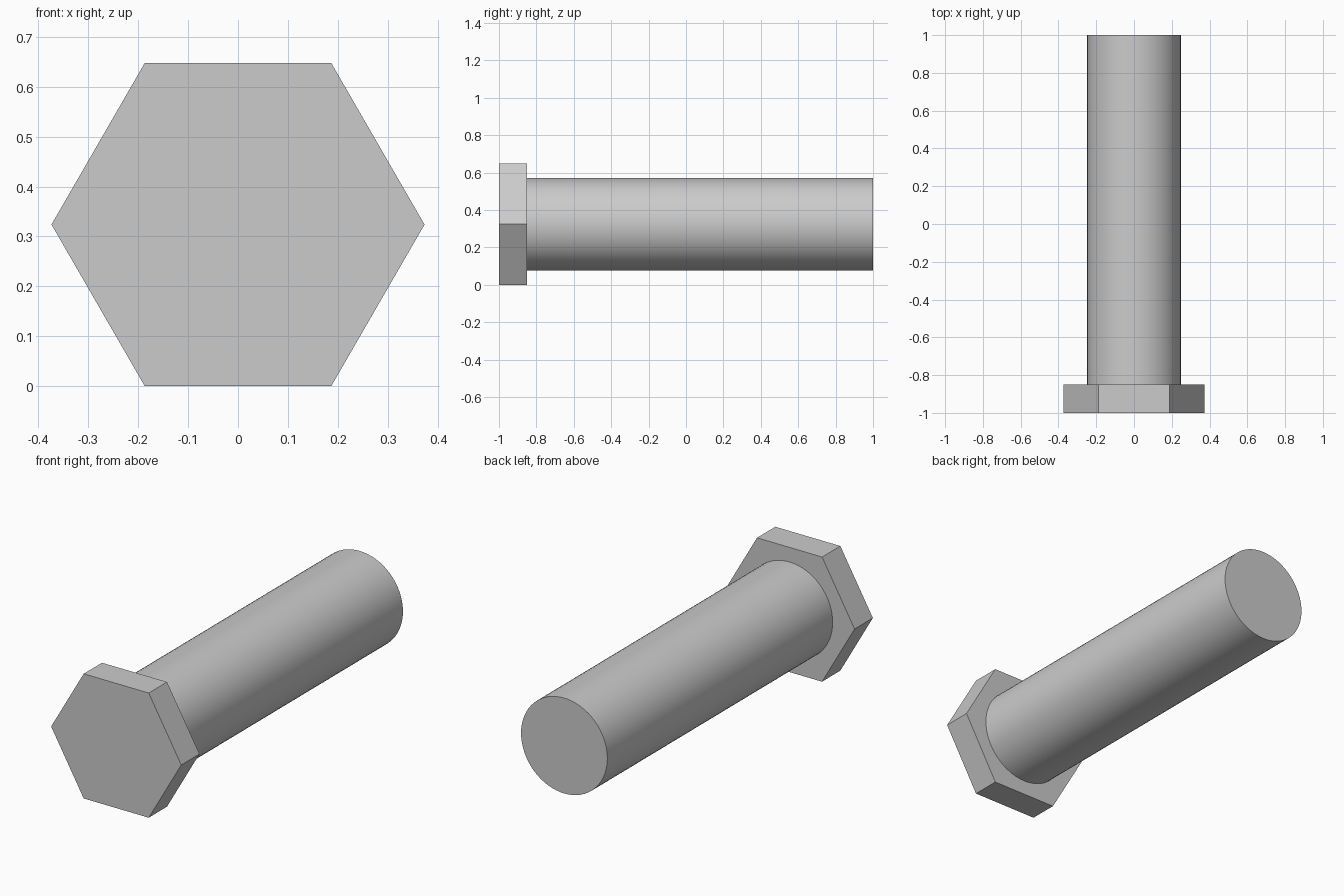
import bpy
from math import radians, sqrt, sin, cos, tau
import bmesh

if "Cube" in bpy.data.objects:
    bpy.data.objects.remove(bpy.data.objects["Cube"])

HEAD_R = 0.374                     # hexagon corner radius
AXIS_Z = HEAD_R * sqrt(3) / 2      # bolt rests on one flat of its head


def prism(name, sides, radius, y0, y1):
    """Closed prism lying along y, with its first corner on +x."""
    bm = bmesh.new()
    ring = [bm.verts.new((radius * cos(tau * i / sides), y0,
                          AXIS_Z + radius * sin(tau * i / sides)))
            for i in range(sides)]
    cap = bm.faces.new(ring)
    ext = bmesh.ops.extrude_face_region(bm, geom=[cap], use_keep_orig=True)
    verts = [g for g in ext["geom"] if isinstance(g, bmesh.types.BMVert)]
    bmesh.ops.translate(bm, verts=verts, vec=(0, y1 - y0, 0))
    bmesh.ops.recalc_face_normals(bm, faces=bm.faces)
    mesh = bpy.data.meshes.new(name)
    bm.to_mesh(mesh)
    bm.free()
    obj = bpy.data.objects.new(name, mesh)
    bpy.context.collection.objects.link(obj)
    return obj


# Hexagonal head
prism("hex_head", 6, HEAD_R, -1.0, -0.85)

# Plain round shank
shank = prism("shank", 64, 0.248, -0.85, 1.0)
bpy.context.view_layer.objects.active = shank
shank.select_set(True)
bpy.ops.object.shade_smooth_by_angle(angle=radians(30))
